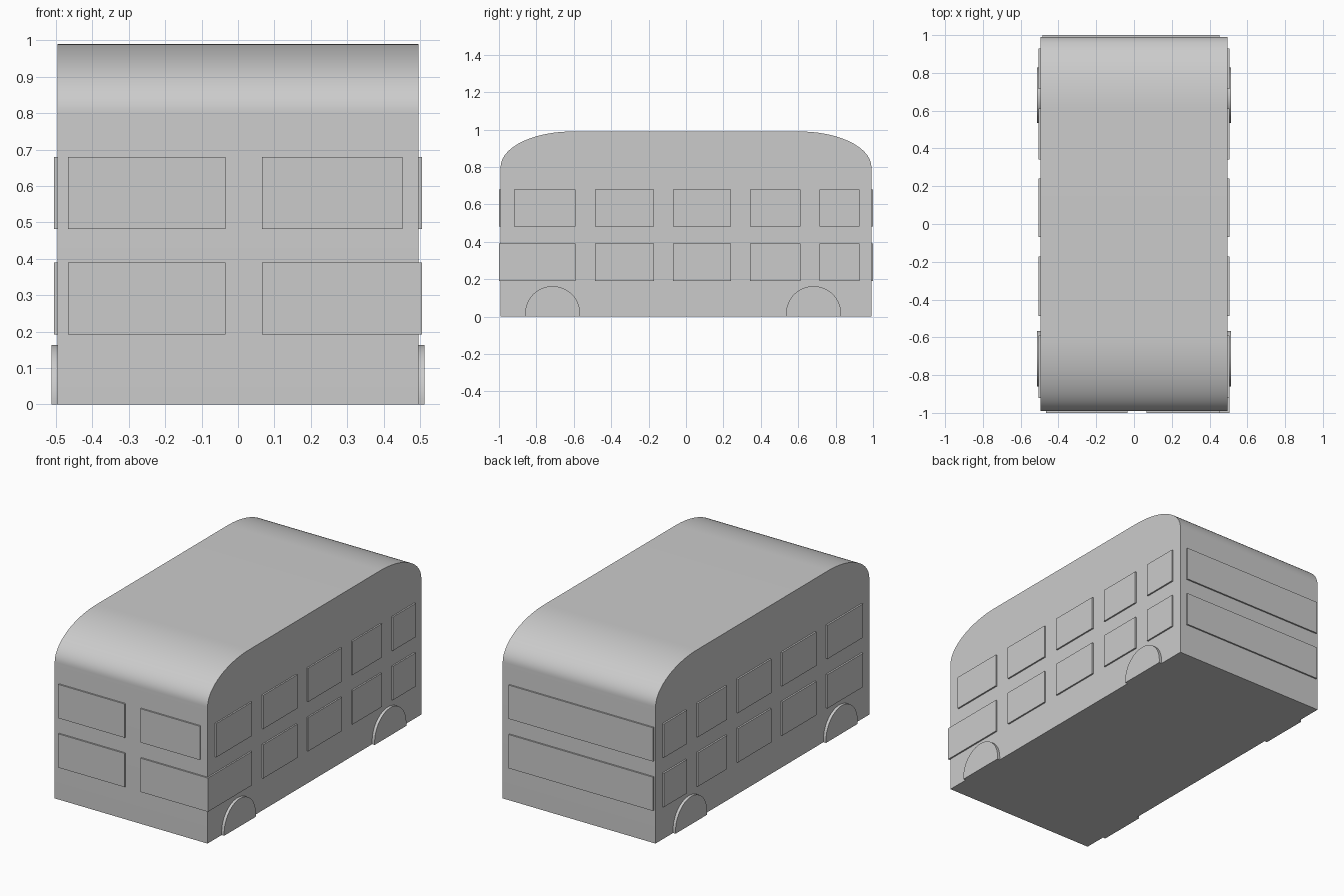
import bpy, bmesh, math

if "Cube" in bpy.data.objects:
    bpy.data.objects.remove(bpy.data.objects["Cube"])


def prism(name, profile, x0, x1, smooth=False):
    """Extrude a (y, z) outline along x."""
    bm = bmesh.new()
    face = bm.faces.new([bm.verts.new((x0, y, z)) for y, z in profile])
    ext = bmesh.ops.extrude_face_region(bm, geom=[face])["geom"]
    verts = [v for v in ext if isinstance(v, bmesh.types.BMVert)]
    bmesh.ops.translate(bm, verts=verts, vec=(x1 - x0, 0, 0))
    bmesh.ops.recalc_face_normals(bm, faces=bm.faces)
    mesh = bpy.data.meshes.new(name)
    bm.to_mesh(mesh)
    bm.free()
    ob = bpy.data.objects.new(name, mesh)
    bpy.context.collection.objects.link(ob)
    if smooth:
        bpy.ops.object.select_all(action='DESELECT')
        ob.select_set(True)
        bpy.context.view_layer.objects.active = ob
        bpy.ops.object.shade_smooth_by_angle(angle=math.radians(30))
    return ob


def panel(name, x0, x1, y0, y1, z0, z1):
    return prism(name, [(y0, z0), (y1, z0), (y1, z1), (y0, z1)], x0, x1)


HALF_W, HALF_L, WIN_X, INNER = 0.496, 0.991, 0.505, 0.48

# Body with elliptical roof ends
N = 24
arc = [(0.607 + (HALF_L - 0.607) * math.cos(t), 0.80 + 0.19 * math.sin(t))
       for t in (math.pi / 2 * i / N for i in range(N + 1))]
outline = [(-HALF_L, 0), (HALF_L, 0)] + arc + [(-y, z) for y, z in reversed(arc)]
prism("body", outline, -HALF_W, HALF_W, True)

# Two rows of windows
spans = [(-0.92, -0.59), (-0.487, -0.171), (-0.07, 0.241), (0.342, 0.612), (0.714, 0.928)]
for row, z0, z1 in (("lower", 0.192, 0.39), ("upper", 0.482, 0.68)):
    lower = row == "lower"
    for i, (y0, y1) in enumerate(spans):
        panel(f"{row}_left_window_{i}", -WIN_X - 0.001, -INNER, y0, y1, z0, z1)
        if not (lower and i == 0):
            panel(f"{row}_right_window_{i}", INNER, WIN_X, y0, y1, z0, z1)
    panel(f"{row}_front_window_left", -0.467, -0.035, -1.0, -0.97, z0, z1)
    panel(f"{row}_front_window_right", 0.066, WIN_X if lower else 0.452, -1.0, -0.97, z0, z1)
    panel(f"{row}_back_window", -0.485, 0.452, 0.97, 1.0, z0, z1)

# Side part of the lower window that wraps round the front right corner
panel("corner_window_side", INNER, WIN_X, -1.0, -0.59, 0.192, 0.39)

# Wheels, cut flat at the ground
R, CZ = 0.147, 0.016
a = math.asin(CZ / R)
for end, cy in (("front", -0.713), ("back", 0.682)):
    disc = [(cy + R * math.cos(t), CZ + R * math.sin(t))
            for t in (-a + (math.pi + 2 * a) * i / 32 for i in range(33))]
    for side, s in (("left", -1), ("right", 1)):
        prism(f"{end}_{side}_wheel", disc, s * INNER, s * 0.5125, True)
